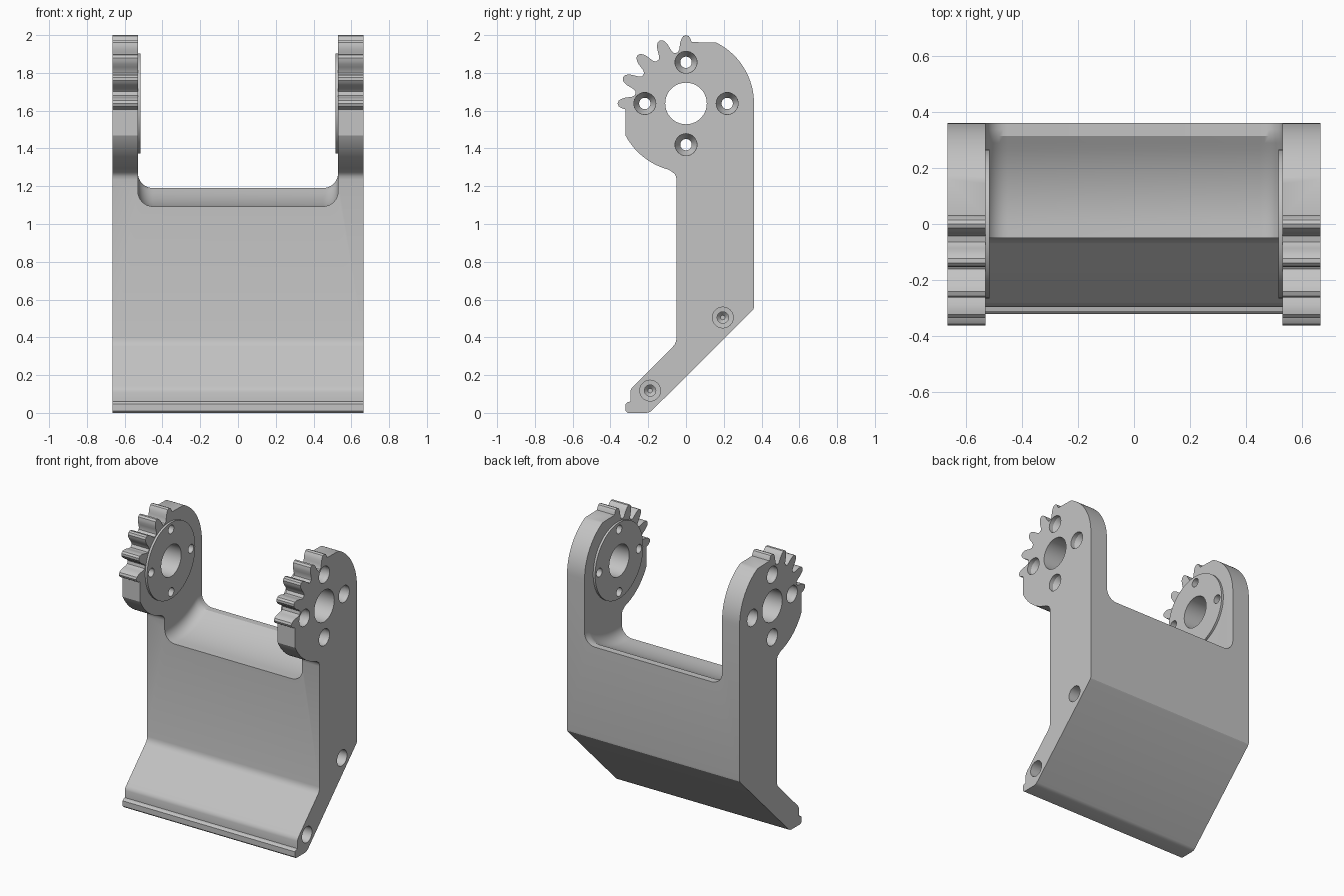
import bpy, bmesh, math

cube = bpy.data.objects.get("Cube")
if cube:
    bpy.data.objects.remove(cube, do_unlink=True)

HALF = 0.665      # half width of the bracket
INNER = 0.53      # inner face of each arm
HUB_Z = 1.638     # height of the pivot axis

grey = bpy.data.materials.new("light_grey")
grey.use_nodes = True
grey.diffuse_color = (0.55, 0.55, 0.55, 1)
grey.node_tree.nodes["Principled BSDF"].inputs["Base Color"].default_value = (0.55, 0.55, 0.55, 1)


def make_object(name, bm):
    bmesh.ops.recalc_face_normals(bm, faces=bm.faces)
    mesh = bpy.data.meshes.new(name)
    bm.to_mesh(mesh)
    bm.free()
    mesh.materials.append(grey)
    obj = bpy.data.objects.new(name, mesh)
    bpy.context.collection.objects.link(obj)
    return obj


def loft(bm, rings):
    """Join closed rings of points with quads and cap both ends."""
    loops = [[bm.verts.new(p) for p in ring] for ring in rings]
    for a, b in zip(loops, loops[1:]):
        for i in range(len(a)):
            j = (i + 1) % len(a)
            bm.faces.new((a[i], a[j], b[j], b[i]))
    bm.faces.new(loops[0])
    bm.faces.new(loops[-1])


def lathe(bm, profile, y, z, steps=40):
    """Turn (x, radius) pairs around an axis parallel to x."""
    loft(bm, [[(x, y + r * math.cos(math.tau * i / steps), z + r * math.sin(math.tau * i / steps))
               for i in range(steps)] for x, r in profile])


def cut(obj, cutter):
    mod = obj.modifiers.new("cut", "BOOLEAN")
    mod.operation = "DIFFERENCE"
    mod.solver = "EXACT"
    mod.object = cutter
    bpy.context.view_layer.objects.active = obj
    bpy.ops.object.modifier_apply(modifier=mod.name)


def hub_arc(radius, start, end, count):
    out = []
    for i in range(count + 1):
        a = math.radians(start + (end - start) * i / count)
        out.append((radius * math.cos(a), HUB_Z + radius * math.sin(a)))
    return out


def tooth(angle, first=False, last=False):
    """Gear tooth outline, with a flank shortened where it meets a shoulder."""
    flank = [(0.27, 0.043), (0.285, 0.036), (0.305, 0.033), (0.325, 0.03), (0.342, 0.024), (0.356, 0.015)]
    up = flank[3:] if first else flank
    down = flank[3:] if last else flank
    pts = [(r, -w) for r, w in up] + [(0.362, 0)] + [(r, w) for r, w in reversed(down)]
    a = math.radians(angle)
    return [(r * math.cos(a) - w * math.sin(a), HUB_Z + r * math.sin(a) + w * math.cos(a)) for r, w in pts]


# Side outline: foot, back, rounded top, gear teeth, hub and neck
outline = [(-0.31, 0), (-0.21, 0), (-0.193, 0.004), (-0.18, 0.013), (0.35, 0.54), (0.358, 0.55), (0.36, 0.565)]
outline += hub_arc(0.36, 0, 63.5, 20)
for k in range(5):
    outline += tooth(90 + 22.5 * k, first=(k == 0), last=(k == 4))
outline += [(-0.32, 1.605)] + hub_arc(0.362, 208, 255, 14)
outline += [(-0.075, 1.277), (-0.061, 1.266), (-0.053, 1.252), (-0.05, 1.235),
            (-0.05, 0.395), (-0.053, 0.378), (-0.06, 0.362), (-0.07, 0.35),
            (-0.28, 0.14), (-0.291, 0.126), (-0.295, 0.11), (-0.295, 0.06),
            (-0.31, 0.057), (-0.32, 0.047), (-0.32, 0.01)]
bm = bmesh.new()
loft(bm, [[(x, y, z) for y, z in outline] for x in (-HALF, HALF)])
bracket = make_object("bracket_body", bm)

# Opening between the arms, with a dished floor and rounded corners
R = 0.08
rows = []
for y in [-0.6] + [0.337 * i / 14 for i in range(15)] + [0.6]:
    t = min(max(y, 0), 0.337)
    floor = min(1.19, HUB_Z - math.sqrt(0.545 ** 2 - t * t))
    half = [(INNER - R + R * math.sin(a), floor + R - R * math.cos(a))
            for a in [math.pi / 2 * i / 8 for i in range(9)]] + [(INNER, 2.3)]
    rows.append([(x, y, z) for x, z in half] + [(-x, y, z) for x, z in reversed(half)])
bm = bmesh.new()
loft(bm, rows)
slot = make_object("slot_cutter", bm)

# Pivot bores and four countersunk bolt holes per arm
bm = bmesh.new()
for s in (-1, 1):
    lathe(bm, [(s * 0.75, 0.11), (s * 0.45, 0.11)], 0, HUB_Z, 56)
    for k in range(4):
        a = k * math.pi / 2
        lathe(bm, [(s * 0.75, 0.058), (s * 0.635, 0.058), (s * 0.585, 0.03), (s * 0.45, 0.03)],
              0.218 * math.cos(a), HUB_Z + 0.218 * math.sin(a), 32)
drills = make_object("hub_drills", bm)

# Stepped blind holes in the left side of the lower leg
bm = bmesh.new()
for y, z in ((0.195, 0.505), (-0.19, 0.118)):
    lathe(bm, [(0.75, 0.055), (0.56, 0.055), (0.558, 0.03), (0.45, 0.03), (0.43, 0.012)], y, z, 32)
side_drills = make_object("side_drills", bm)

for cutter in (slot, drills, side_drills):
    cut(bracket, cutter)

# Raised round pads on the inner faces of the arms
parts = [bracket]
for s, side in ((-1, "right"), (1, "left")):
    bm = bmesh.new()
    lathe(bm, [(s * 0.515, 0.265), (s * 0.54, 0.265)], 0, HUB_Z, 72)
    pad = make_object(side + "_hub_pad", bm)
    cut(pad, drills)
    parts.append(pad)

for cutter in (slot, drills, side_drills):
    bpy.data.objects.remove(cutter, do_unlink=True)

# Smooth curved walls, sharp machined edges
bpy.ops.object.select_all(action="DESELECT")
for obj in parts:
    obj.select_set(True)
bpy.context.view_layer.objects.active = bracket
bpy.ops.object.shade_smooth_by_angle(angle=math.radians(28))
